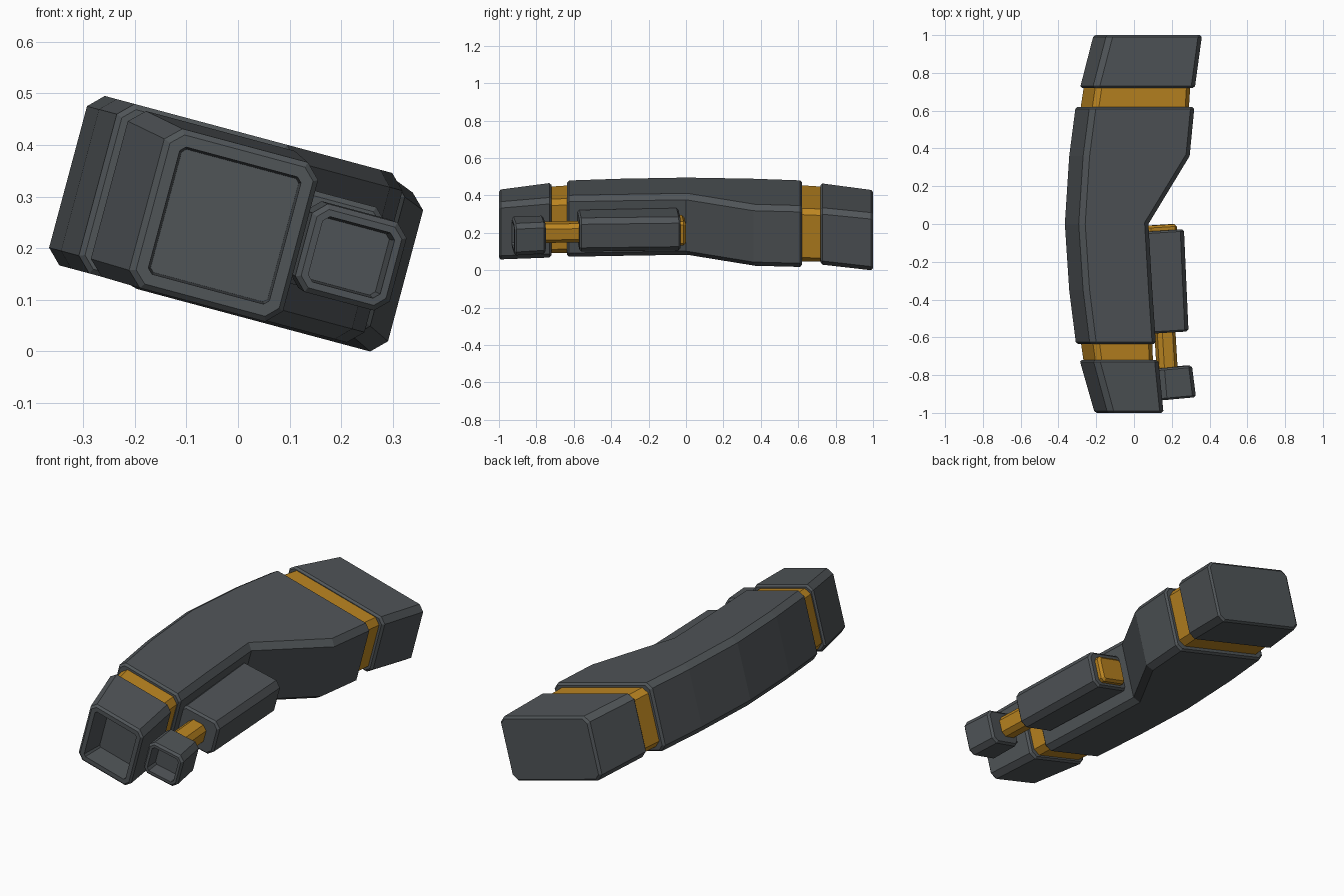
import bpy, bmesh, math
from mathutils import Matrix

cube = bpy.data.objects.get("Cube")
if cube:
    bpy.data.objects.remove(cube, do_unlink=True)

# The whole assembly rests rolled about its long axis
ROLL = Matrix.Translation((0, 0, 0.25)) @ Matrix.Rotation(math.radians(15), 4, 'Y')


def material(name, color):
    m = bpy.data.materials.new(name)
    m.use_nodes = True
    m.diffuse_color = (*color, 1)
    m.node_tree.nodes["Principled BSDF"].inputs["Base Color"].default_value = (*color, 1)
    return m


GREY = material("dark grey metal", (0.08, 0.09, 0.097))
ORANGE = material("orange metal", (0.5, 0.235, 0.015))


def chamfer_edges(bm, edges, width):
    bmesh.ops.bevel(bm, geom=edges, offset=width, offset_type='OFFSET',
                    segments=1, affect='EDGES', clamp_overlap=True)


def loft(name, stations, mat, chamfer=0.028, end=0.01, skew=0.0, rim=0.0, depth=0.0):
    """Chamfered box through stations (y, left, right, bottom, top); optional front recess."""
    bm = bmesh.new()
    rings = []
    for y, a, b, lo, hi in stations:
        corners = ((a, lo), (b, lo), (b, hi), (a, hi))
        rings.append([bm.verts.new((x, y + skew * (x - (a + b) / 2), z)) for x, z in corners])
    long_edges = []
    for r, s in zip(rings, rings[1:]):
        for i in range(4):
            j = (i + 1) % 4
            bm.faces.new((r[i], r[j], s[j], s[i]))
    caps = [bm.faces.new(rings[0][::-1]), bm.faces.new(rings[-1])]
    bmesh.ops.recalc_face_normals(bm, faces=bm.faces[:])
    for r, s in zip(rings, rings[1:]):
        long_edges += [bm.edges.get((p, q)) for p, q in zip(r, s)]
    chamfer_edges(bm, long_edges, chamfer)

    # Soften the rims of both end faces
    bm.normal_update()
    ends = [f for f in bm.faces if abs(f.normal.y) > 0.95]
    chamfer_edges(bm, list({e for f in ends for e in f.edges}), end)

    # Hollow opening in the front face
    if depth:
        bm.normal_update()
        face = min((f for f in bm.faces if f.normal.y < -0.95),
                   key=lambda f: f.calc_center_median().y)
        bmesh.ops.inset_region(bm, faces=[face], thickness=rim, use_even_offset=True)
        bmesh.ops.inset_region(bm, faces=[face], thickness=0.004, depth=-depth,
                               use_even_offset=True)

    bmesh.ops.transform(bm, matrix=ROLL, verts=bm.verts[:])
    me = bpy.data.meshes.new(name)
    bm.to_mesh(me)
    bm.free()
    me.materials.append(mat)
    ob = bpy.data.objects.new(name, me)
    bpy.context.collection.objects.link(ob)
    return ob


# Curved main body
H = 0.17
loft("main_body", [
    (-0.635, -0.28, 0.082, -H, H),
    (-0.35, -0.317, 0.062, -H, H),
    (0.0, -0.341, 0.041, -H, H),
    (0.36, -0.317, 0.267, -H, H),
    (0.62, -0.282, 0.293, -H, H)], GREY)

# End caps, the front one hollow
loft("front_cap", [
    (-1.0, -0.177, 0.13, -0.172, 0.147),
    (-0.72, -0.26, 0.097, -0.17, 0.163)], GREY, rim=0.022, depth=0.12)
loft("back_cap", [
    (0.72, -0.262, 0.298, -0.155, 0.16),
    (1.0, -0.182, 0.342, -0.176, 0.143)], GREY)

# Orange collars showing in the gaps
loft("front_collar", [
    (-0.78, -0.235, 0.075, -0.152, 0.145),
    (-0.58, -0.265, 0.065, -0.152, 0.15)], ORANGE)
loft("back_collar", [
    (0.56, -0.27, 0.265, -0.145, 0.15),
    (0.78, -0.235, 0.28, -0.145, 0.145)], ORANGE)

# Side slide, its rod, rear plug and hollow muzzle
loft("side_slide", [
    (-0.575, 0.06, 0.28, -0.088, 0.098),
    (-0.035, 0.02, 0.255, -0.088, 0.098)], GREY, skew=0.06)
loft("side_rod", [
    (-0.83, 0.135, 0.235, -0.052, 0.052),
    (-0.5, 0.115, 0.215, -0.052, 0.052)], ORANGE, chamfer=0.022, end=0.005)
loft("rear_plug", [
    (-0.1, 0.065, 0.225, -0.066, 0.066),
    (-0.005, 0.06, 0.22, -0.066, 0.066)], ORANGE, chamfer=0.015, end=0.012, skew=0.06)
loft("side_muzzle", [
    (-0.925, 0.135, 0.325, -0.097, 0.08),
    (-0.757, 0.12, 0.302, -0.092, 0.082)], GREY, chamfer=0.025, skew=0.09,
    rim=0.013, depth=0.07)
